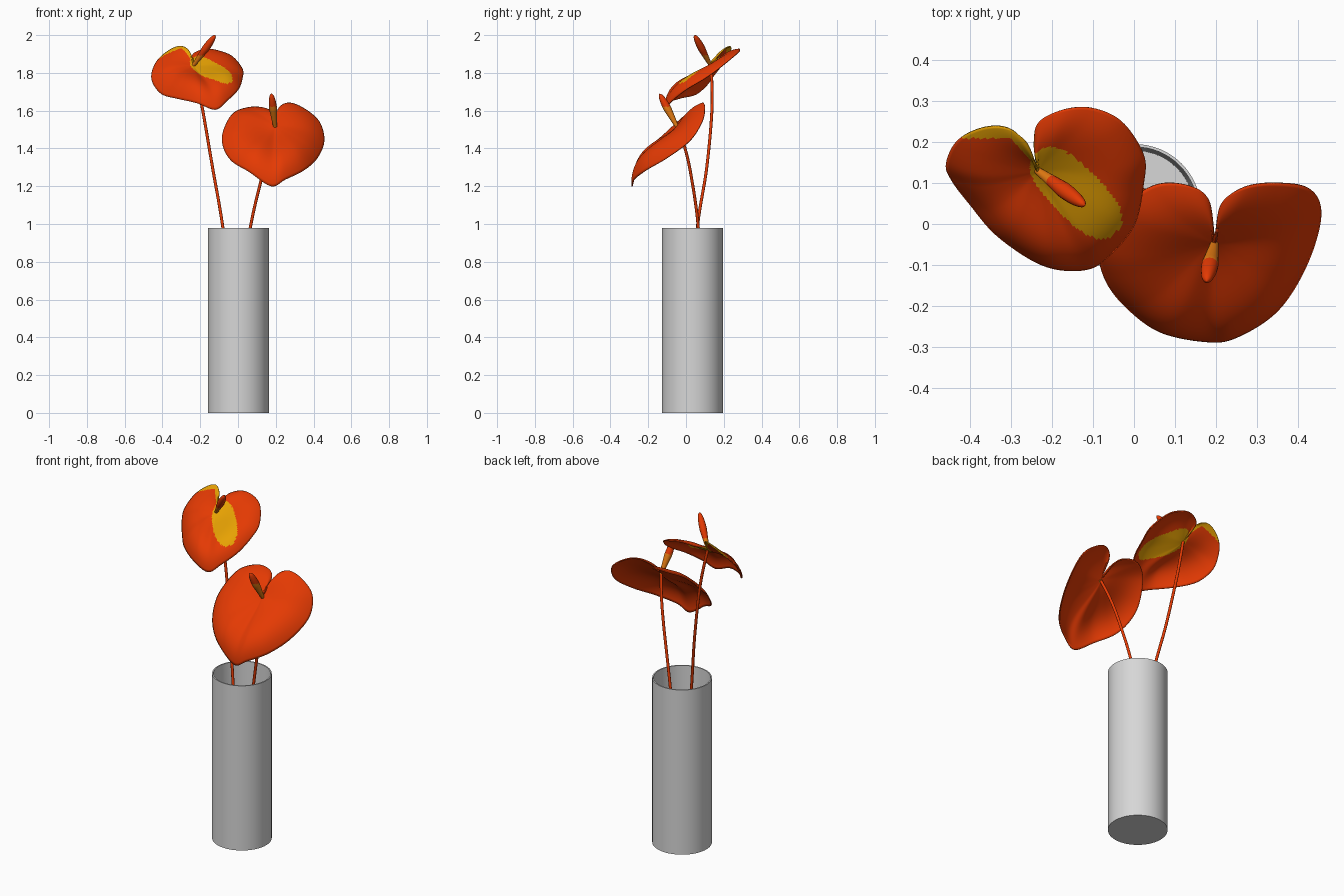
import bpy, bmesh, math
from mathutils import Vector as V

if "Cube" in bpy.data.objects:
    bpy.data.objects.remove(bpy.data.objects["Cube"])


def material(name, rgb):
    m = bpy.data.materials.new(name)
    m.diffuse_color = (*rgb, 1)
    m.use_nodes = True
    m.node_tree.nodes["Principled BSDF"].inputs["Base Color"].default_value = m.diffuse_color
    return m


RED = material("red_orange", (0.78, 0.042, 0.001))
YELLOW = material("golden_yellow", (0.80, 0.36, 0.001))
ORANGE = material("orange", (0.78, 0.20, 0.006))
GREY = material("vase_grey", (0.68, 0.68, 0.68))


def make_object(name, verts, faces, mats, rule=None, angle=60):
    me = bpy.data.meshes.new(name)
    me.from_pydata([tuple(v) for v in verts], [], faces)
    for m in mats:
        me.materials.append(m)
    bm = bmesh.new()
    bm.from_mesh(me)
    bmesh.ops.remove_doubles(bm, verts=bm.verts, dist=1e-5)
    bmesh.ops.recalc_face_normals(bm, faces=bm.faces)
    if rule:
        for f in bm.faces:
            f.material_index = rule(f.calc_center_median())
    bm.to_mesh(me)
    bm.free()
    ob = bpy.data.objects.new(name, me)
    bpy.context.collection.objects.link(ob)
    bpy.ops.object.select_all(action='DESELECT')
    ob.select_set(True)
    bpy.context.view_layer.objects.active = ob
    bpy.ops.object.shade_smooth_by_angle(angle=math.radians(angle))
    return ob


def spline(p, closed, steps):
    """Catmull-Rom curve through the points."""
    n, out = len(p), []
    for i in range(n if closed else n - 1):
        get = lambda k: p[k % n] if closed else p[min(max(k, 0), n - 1)]
        a, b, c, d = get(i - 1), get(i), get(i + 1), get(i + 2)
        for s in range(steps):
            t = s / steps
            out.append(0.5 * (2 * b + (c - a) * t + (2 * a - 5 * b + 4 * c - d) * t * t
                              + (3 * b - a - 3 * c + d) * t ** 3))
    if not closed:
        out.append(p[-1])
    return out


def sweep(name, path, radii, mats, rule=None, sides=12):
    """Round tube along a path with a radius per point."""
    verts, faces = [], []
    for i, p in enumerate(path):
        d = (path[min(i + 1, len(path) - 1)] - path[max(i - 1, 0)]).normalized()
        u = d.cross(V((0, 1, 0))).normalized()
        w = d.cross(u)
        for k in range(sides):
            a = 2 * math.pi * k / sides
            verts.append(p + (u * math.cos(a) + w * math.sin(a)) * radii[i])
    for i in range(len(path) - 1):
        for k in range(sides):
            j = (k + 1) % sides
            faces.append((i * sides + k, i * sides + j, (i + 1) * sides + j, (i + 1) * sides + k))
    faces.append(tuple(range(sides)))
    faces.append(tuple(range((len(path) - 1) * sides, len(path) * sides)))
    return make_object(name, verts, faces, mats, rule)


def spathe(name, centre, outline, normal, mats, rule=None, rings=32):
    """Heart-shaped leaf: rings from the attachment to the outline, arched along normal."""
    c, n = V(centre), V(normal).normalized()
    rim = spline([V(p) for p in outline], True, 10)
    tip = (rim[0] - c).normalized()
    verts, faces, m = [c], [], len(rim)
    for r in range(1, rings + 1):
        t = r / rings
        for o in rim:
            d = o - c
            lift = d.dot(n)
            w = 0.2 + 0.8 * (0.5 + 0.5 * d.normalized().dot(tip)) ** 1.5
            verts.append(c + (d - n * lift) * t
                         + n * (lift * t ** 1.5 + 0.05 * 6.75 * t * t * (1 - t) * w))
    for k in range(m):
        j = (k + 1) % m
        faces.append((0, 1 + k, 1 + j))
        for r in range(rings - 1):
            a, b = 1 + r * m, 1 + (r + 1) * m
            faces.append((a + k, b + k, b + j, a + j))
    ob = make_object(name, verts, faces, mats, rule)
    s = ob.modifiers.new("thickness", 'SOLIDIFY')
    s.thickness, s.offset = 0.006, 0
    return ob


def spadix(name, base, end, radius, split):
    """Rounded spike, orange at the base and red above."""
    a, b, n = V(base), V(end), 24
    path = [a.lerp(b, i / n) for i in range(n + 1)]
    radii = [max(0.001, radius * (0.45 + 0.55 * min(1, i / n / 0.55))
                 * math.sqrt(max(0, 1 - max(0, (i / n - 0.5) / 0.5) ** 2.4))) for i in range(n + 1)]
    z = a.z + (b.z - a.z) * split
    sweep(name, path, radii, [RED, ORANGE], lambda p: 1 if p.z < z else 0, 16)


def stem(name, pts):
    path = spline([V(p) for p in pts], False, 8)
    sweep(name, path, [0.008] * len(path), [RED])


# Vase: lathed open cylinder with a slightly tapered inside
profile = [(0.161, 0), (0.161, 0.98), (0.154, 0.98), (0.145, 0.02)]
N = 64
vv = [V((0.002 + r * math.cos(2 * math.pi * k / N), 0.034 + r * math.sin(2 * math.pi * k / N), z))
      for r, z in profile for k in range(N)]
ff = [(i * N + k, i * N + (k + 1) % N, (i + 1) * N + (k + 1) % N, (i + 1) * N + k)
      for i in range(3) for k in range(N)]
ff += [tuple(range(N)), tuple(range(3 * N, 4 * N))]
make_object("vase", vv, ff, [GREY], angle=40)


# Yellow paint on the upper leaf: a slanted oval and the edge of the left lobe
def yellow_patch(p):
    dx, dy = p.x + 0.142, p.y - 0.078
    u, w = (dx - dy) * 0.7071, (dx + dy) * 0.7071
    if abs(u / 0.136) ** 2.6 + abs(w / 0.062) ** 2.6 < 1:
        return 1
    return int(p.x < -0.24 and p.y > min(0.211, 0.211 - (p.x + 0.30) * 1.1))


spathe("upper_spathe", (-0.235, 0.13, 1.84), [
    (-0.12, -0.11, 1.605), (-0.06, -0.075, 1.65), (0.0, 0.0, 1.71), (0.022, 0.1, 1.77),
    (0.022, 0.17, 1.82), (-0.03, 0.25, 1.885), (-0.10, 0.283, 1.915), (-0.17, 0.28, 1.925),
    (-0.23, 0.25, 1.905), (-0.242, 0.20, 1.88), (-0.238, 0.14, 1.85), (-0.265, 0.20, 1.92),
    (-0.31, 0.235, 1.94), (-0.37, 0.235, 1.915), (-0.43, 0.205, 1.86), (-0.457, 0.15, 1.79),
    (-0.445, 0.11, 1.735), (-0.40, 0.05, 1.685), (-0.33, -0.03, 1.665), (-0.22, -0.10, 1.64)],
    (0.2, -0.65, 0.75), [RED, YELLOW], yellow_patch)

spathe("lower_spathe", (0.195, -0.045, 1.52), [
    (0.175, -0.285, 1.20), (0.25, -0.275, 1.235), (0.35, -0.21, 1.285), (0.42, -0.10, 1.35),
    (0.455, 0.02, 1.44), (0.43, 0.085, 1.54), (0.35, 0.10, 1.61), (0.27, 0.09, 1.64),
    (0.215, 0.05, 1.61), (0.197, -0.035, 1.53), (0.18, 0.06, 1.59), (0.13, 0.095, 1.615),
    (0.05, 0.095, 1.615), (-0.03, 0.04, 1.58), (-0.08, -0.05, 1.48), (-0.075, -0.12, 1.40),
    (-0.03, -0.19, 1.33), (0.06, -0.26, 1.275)],
    (0, -0.8, 0.6), [RED])

# Flower spikes
spadix("upper_spadix", (-0.235, 0.13, 1.84), (-0.12, 0.045, 2.0), 0.02, 0.33)
spadix("lower_spadix", (0.197, -0.045, 1.51), (0.177, -0.14, 1.69), 0.021, 0.62)

# Stems, running down into the vase
stem("upper_stem", [(0.03, 0.0, 0.03), (-0.03, 0.03, 0.55), (-0.08, 0.06, 0.98),
                    (-0.135, 0.11, 1.30), (-0.19, 0.138, 1.62), (-0.235, 0.132, 1.84)])
stem("lower_stem", [(-0.06, 0.09, 0.03), (0.0, 0.085, 0.55), (0.065, 0.065, 0.98),
                    (0.127, 0.028, 1.25), (0.165, -0.005, 1.40), (0.195, -0.045, 1.515)])
